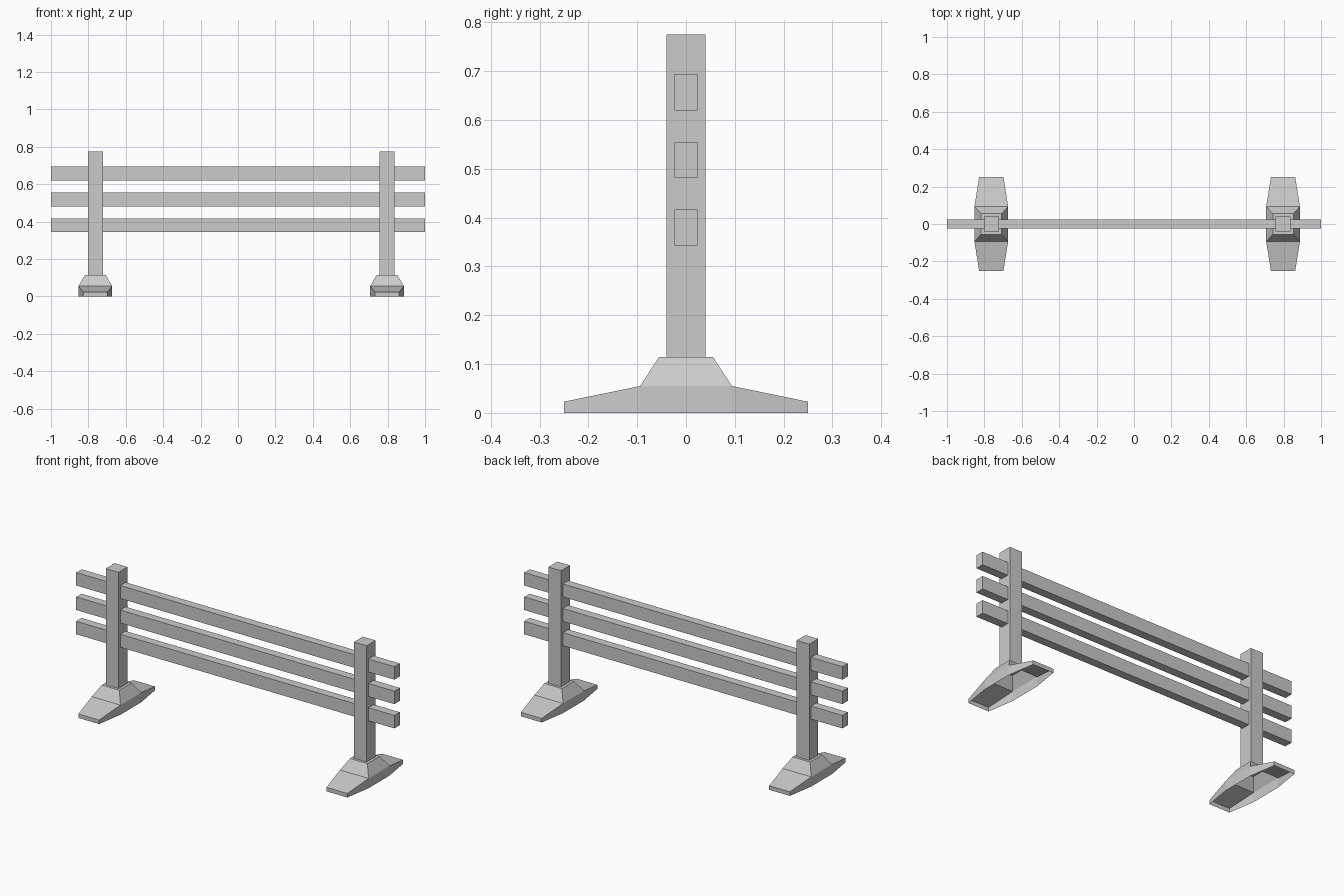
import bpy, bmesh

if "Cube" in bpy.data.objects:
    bpy.data.objects.remove(bpy.data.objects["Cube"])


def finish(bm, name):
    mesh = bpy.data.meshes.new(name)
    bm.to_mesh(mesh)
    bm.free()
    obj = bpy.data.objects.new(name, mesh)
    bpy.context.collection.objects.link(obj)
    return obj


def rect(bm, hx, hy, z):
    """Four vertices of a centred rectangle, counter-clockwise."""
    return [bm.verts.new((sx * hx, sy * hy, z))
            for sx, sy in ((-1, -1), (1, -1), (1, 1), (-1, 1))]


def bridge(bm, a, b):
    n = len(a)
    for i in range(n):
        j = (i + 1) % n
        bm.faces.new((a[i], a[j], b[j], b[i]))


# Post rising out of a flared foot that is hollow underneath
def post_with_foot(name, x):
    bm = bmesh.new()
    toe_low, toe_high = rect(bm, .065, .25, 0), rect(bm, .065, .25, .023)
    mid_low, mid_high = rect(bm, .09, .094, 0), rect(bm, .09, .094, .055)

    def outline(toe, mid):
        return [toe[0], toe[1], mid[1], mid[2], toe[2], toe[3], mid[3], mid[0]]

    # Side walls and the sloping toes
    bridge(bm, outline(toe_low, mid_low), outline(toe_high, mid_high))
    bm.faces.new((toe_high[0], toe_high[1], mid_high[1], mid_high[0]))
    bm.faces.new((toe_high[2], toe_high[3], mid_high[3], mid_high[2]))

    # Collar, ledge and post
    ring = mid_high
    for hx, hy, z in ((.055, .055, .115), (.04, .04, .115), (.04, .04, .775)):
        upper = rect(bm, hx, hy, z)
        bridge(bm, ring, upper)
        ring = upper
    bm.faces.new(ring)
    # Unused vertices do not remain: every ring is bridged
    obj = finish(bm, name)
    obj.location.x = x
    return obj


post_with_foot("left_post", -.763)
post_with_foot("right_post", .797)


# Three horizontal rails
for name, z in (("lower_rail", .38), ("middle_rail", .518), ("upper_rail", .657)):
    bm = bmesh.new()
    bmesh.ops.create_cube(bm, size=1)
    bmesh.ops.scale(bm, vec=(2, .048, .074), verts=bm.verts)
    finish(bm, name).location.z = z
